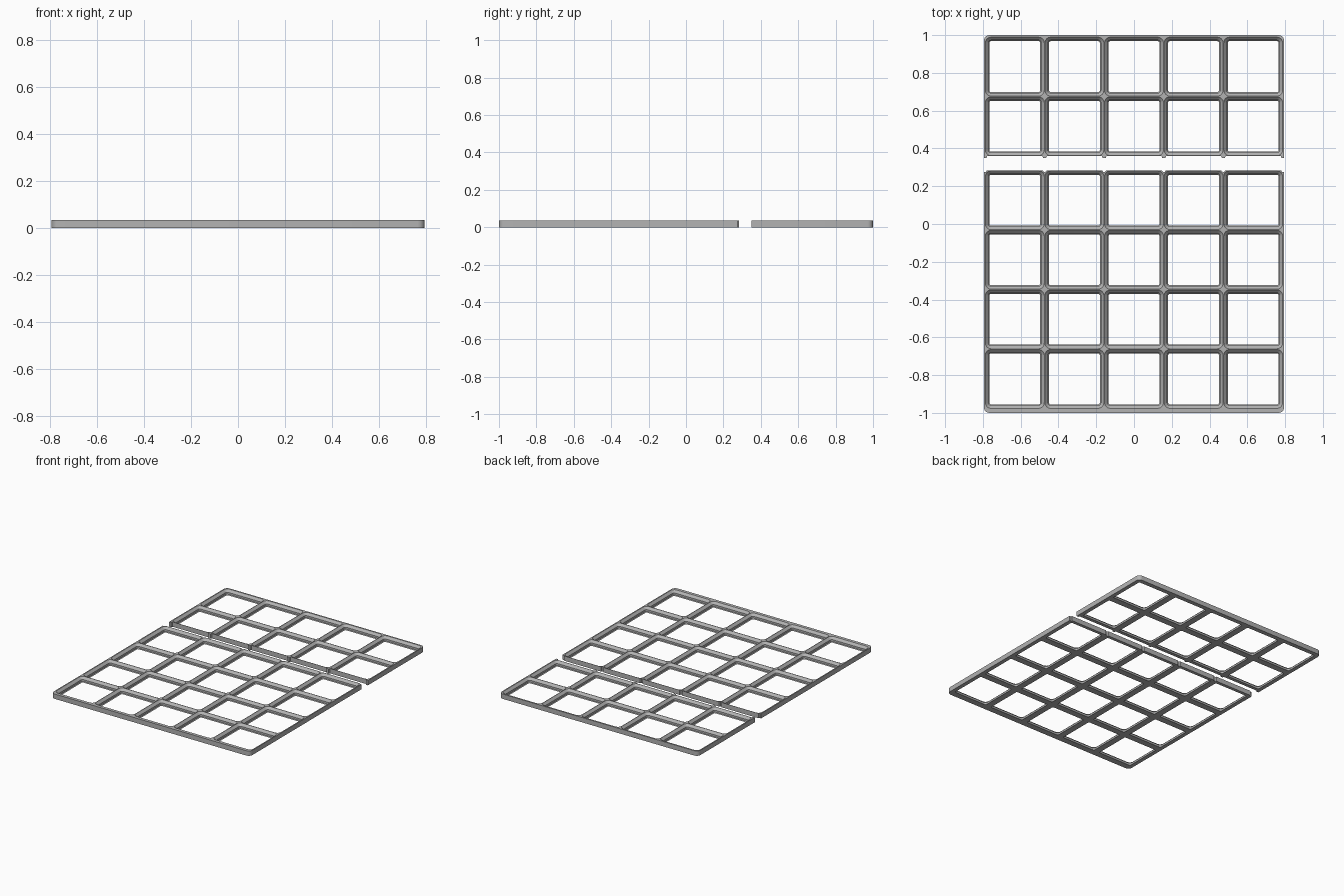
import bpy, bmesh, math

if "Cube" in bpy.data.objects:
    bpy.data.objects.remove(bpy.data.objects["Cube"])

PITCH = 0.3155            # cell spacing
UNIT = PITCH / 42
HEIGHT = 4.65 * UNIT
HALF_W = 0.795            # half width of the plates
COLS = 5

grey = bpy.data.materials.new("grey plastic")
grey.use_nodes = True
colour = (0.45, 0.45, 0.45, 1)
grey.diffuse_color = colour
grey.node_tree.nodes["Principled BSDF"].inputs["Base Color"].default_value = colour

# Pocket wall from bottom to top: height and inset, in units
WALL = [(0, 3.1), (0.7, 2.4), (2.5, 2.4), (4.65, 0.25)]


def arc(cx, cy, r, start, steps=6):
    """Quarter circle, counter-clockwise from the start angle."""
    return [(cx + r * math.cos(start + math.pi / 2 * i / steps),
             cy + r * math.sin(start + math.pi / 2 * i / steps))
            for i in range(steps + 1)]


def pocket_ring(cx, cy, inset):
    """Rounded square whose corners tighten as it shrinks."""
    half = PITCH / 2 - inset * UNIT
    r = (4.25 - inset) * UNIT
    c = half - r
    pts = []
    for k, (sx, sy) in enumerate([(1, 1), (-1, 1), (-1, -1), (1, -1)]):
        pts += arc(cx + sx * c, cy + sy * c, r, k * math.pi / 2)
    return pts


def seam_line(y, depth, wide, narrow):
    """Joining edge from left to right, stepping by depth at each rib."""
    pts = []
    for i in range(COLS + 1):
        x = (i - COLS / 2) * PITCH
        if i == 0:
            pts += [(-HALF_W, y + depth), (x + narrow, y + depth), (x + wide, y)]
        elif i == COLS:
            pts += [(x - wide, y), (x - narrow, y + depth), (HALF_W, y + depth)]
        else:
            pts += [(x - wide, y), (x - narrow, y + depth),
                    (x + narrow, y + depth), (x + wide, y)]
    return pts


def loop_edges(bm, verts):
    return [bm.edges.new((v, verts[(i + 1) % len(verts)]))
            for i, v in enumerate(verts)]


def bridge(bm, lower, upper):
    n = len(lower)
    for i in range(n):
        j = (i + 1) % n
        bm.faces.new((lower[i], lower[j], upper[j], upper[i]))


def grid_plate(name, outline, first_y, rows):
    bm = bmesh.new()
    # Outer wall
    low = [bm.verts.new((x, y, 0)) for x, y in outline]
    high = [bm.verts.new((x, y, HEIGHT)) for x, y in outline]
    bottom, top = loop_edges(bm, low), loop_edges(bm, high)
    bridge(bm, low, high)
    # Stepped pockets
    for row in range(rows):
        for col in range(COLS):
            cx = (col - (COLS - 1) / 2) * PITCH
            cy = first_y + (row + 0.5) * PITCH
            rings = [[bm.verts.new((x, y, z * UNIT))
                      for x, y in pocket_ring(cx, cy, inset)]
                     for z, inset in WALL]
            bottom += loop_edges(bm, rings[0])
            top += loop_edges(bm, rings[-1])
            for a, b in zip(rings, rings[1:]):
                bridge(bm, a, b)
    # Flat top and underside around the pockets
    for edges, z in ((bottom, -1), (top, 1)):
        bmesh.ops.triangle_fill(bm, use_beauty=True, edges=edges, normal=(0, 0, z))
    bmesh.ops.recalc_face_normals(bm, faces=bm.faces)
    mesh = bpy.data.meshes.new(name)
    bm.to_mesh(mesh)
    bm.free()
    mesh.materials.append(grey)
    obj = bpy.data.objects.new(name, mesh)
    bpy.context.collection.objects.link(obj)
    bpy.ops.object.select_all(action="DESELECT")
    obj.select_set(True)
    bpy.context.view_layer.objects.active = obj
    bpy.ops.object.shade_smooth_by_angle(angle=math.radians(25))


R = 4 * UNIT
# Front plate: rounded front corners, notched joining edge
front_seam = 0.284
front = (arc(-HALF_W + R, -1 + R, R, math.pi) + arc(HALF_W - R, -1 + R, R, 1.5 * math.pi)
         + seam_line(front_seam, -0.008, 0.010, 0.005)[::-1])
grid_plate("front_grid_plate", front, front_seam - 4 * PITCH, 4)

# Back plate: rounded back corners, toothed joining edge
back_seam = 0.36
back = (seam_line(back_seam, -0.011, 0.012, 0.008)
        + arc(HALF_W - R, 1 - R, R, 0) + arc(-HALF_W + R, 1 - R, R, math.pi / 2))
grid_plate("back_grid_plate", back, back_seam, 2)
